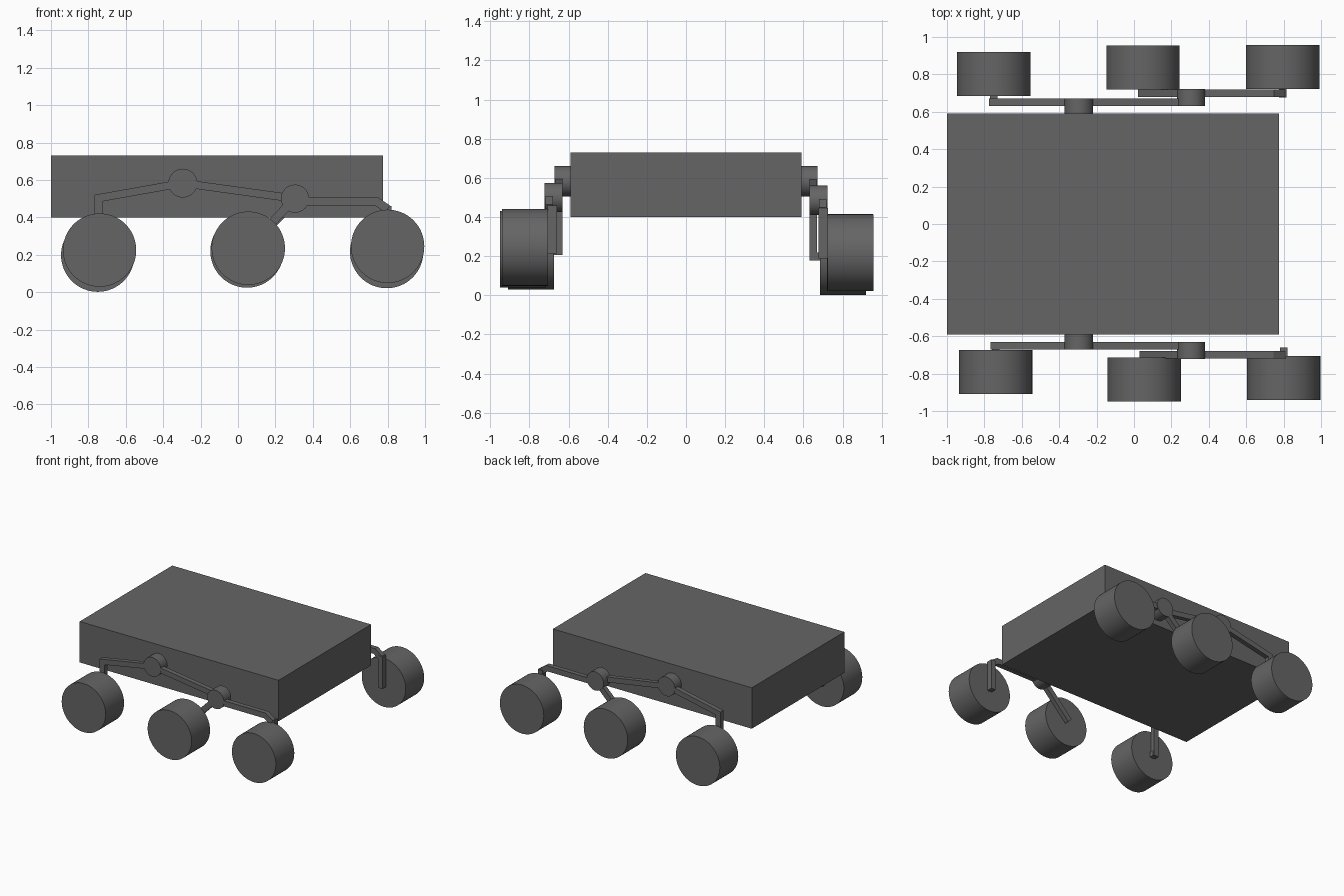
import bpy, bmesh, math
from mathutils import Vector

if "Cube" in bpy.data.objects:
    bpy.data.objects.remove(bpy.data.objects["Cube"], do_unlink=True)

grey = bpy.data.materials.new("dark_grey")
grey.use_nodes = True
colour = (0.13, 0.13, 0.13, 1)
grey.diffuse_color = colour
grey.node_tree.nodes["Principled BSDF"].inputs["Base Color"].default_value = colour


def finish(obj, name):
    obj.name = name
    obj.data.materials.append(grey)
    return obj


def box(name, x, y, z):
    """Box spanning the given (low, high) ranges."""
    lows, highs = zip(x, y, z)
    bpy.ops.mesh.primitive_cube_add(size=1, location=[(a + b) / 2 for a, b in zip(lows, highs)])
    obj = bpy.context.object
    obj.scale = [b - a for a, b in zip(lows, highs)]
    bpy.ops.object.transform_apply(location=False, rotation=False, scale=True)
    return finish(obj, name)


def cylinder(name, x, z, radius, y0, y1):
    """Cylinder lying along y."""
    bpy.ops.mesh.primitive_cylinder_add(vertices=64, radius=radius, depth=abs(y1 - y0),
                                        location=(x, (y0 + y1) / 2, z),
                                        rotation=(math.pi / 2, 0, 0))
    bpy.ops.object.shade_smooth_by_angle(angle=math.radians(40))
    return finish(bpy.context.object, name)


def arm(name, path, y0, y1, width):
    """Flat bar with mitred bends following (x, z) points, between two y planes."""
    pts = [Vector(p) for p in path]
    dirs = [(b - a).normalized() for a, b in zip(pts, pts[1:])]
    upper, lower = [], []
    for i, p in enumerate(pts):
        a, b = dirs[max(i - 1, 0)], dirs[min(i, len(dirs) - 1)]
        na, nb = Vector((-a.y, a.x)), Vector((-b.y, b.x))
        mitre = (na + nb).normalized()
        offset = mitre * (width / 2 / mitre.dot(na))
        upper.append(p + offset)
        lower.append(p - offset)
    bm = bmesh.new()
    face = bm.faces.new([bm.verts.new((v.x, y0, v.y)) for v in upper + lower[::-1]])
    moved = bmesh.ops.extrude_face_region(bm, geom=[face])["geom"]
    bmesh.ops.translate(bm, vec=(0, y1 - y0, 0),
                        verts=[v for v in moved if isinstance(v, bmesh.types.BMVert)])
    bmesh.ops.recalc_face_normals(bm, faces=bm.faces)
    mesh = bpy.data.meshes.new(name)
    bm.to_mesh(mesh)
    bm.free()
    obj = bpy.data.objects.new(name, mesh)
    bpy.context.collection.objects.link(obj)
    return finish(obj, name)


# Chassis
box("chassis", (-1, 0.775), (-0.59, 0.59), (0.4, 0.73))

# Suspension and wheels on each long side: wheel centre x, z and inner face distance
WHEELS = {
    "front": (-1, 0.5, [(-0.74, 0.225, 0.675), (0.055, 0.235, 0.715), (0.8, 0.245, 0.705)]),
    "back": (1, 0.485, [(-0.75, 0.198, 0.685), (0.048, 0.22, 0.72), (0.795, 0.217, 0.722)]),
}
PIVOT_X, PIVOT_Z, JOINT_X = -0.295, 0.583, 0.305

for side, (s, joint_z, wheels) in WHEELS.items():
    for place, (x, z, inner) in zip(("right", "middle", "left"), wheels):
        cylinder(f"{side}_{place}_wheel", x, z, 0.196, s * inner, s * (inner + 0.235))
    (rx, rz, _), (mx, mz, _), (lx, lz, li) = wheels

    # Rocker: pivot on the chassis, long bar and down-turned leg
    cylinder(f"{side}_rocker_pivot", PIVOT_X, PIVOT_Z, 0.077, s * 0.58, s * 0.672)
    arm(f"{side}_rocker_arm",
        [(rx - 0.005, rz - 0.02), (rx - 0.005, joint_z + 0.003), (PIVOT_X, PIVOT_Z), (JOINT_X, joint_z)],
        s * 0.632, s * 0.67, 0.042)
    box(f"{side}_right_axle", (rx - 0.02, rx + 0.02), sorted((s * 0.64, s * 0.69)), (rz - 0.02, rz + 0.02))

    # Bogie: joint, diagonal arm to the middle wheel, bent arm to the left wheel
    cylinder(f"{side}_bogie_joint", JOINT_X, joint_z, 0.075, s * 0.63, s * 0.722)
    arm(f"{side}_bogie_middle_arm", [(mx - 0.01, mz), (JOINT_X, joint_z)], s * 0.68, s * 0.718, 0.045)
    arm(f"{side}_bogie_left_arm",
        [(JOINT_X, joint_z - 0.015), (0.74, joint_z - 0.015), (lx, joint_z - 0.055)],
        s * 0.68, s * 0.718, 0.045)
    box(f"{side}_left_leg", (lx - 0.02, lx + 0.02), sorted((s * (li - 0.045), s * (li + 0.003))),
        (lz - 0.03, joint_z - 0.04))
